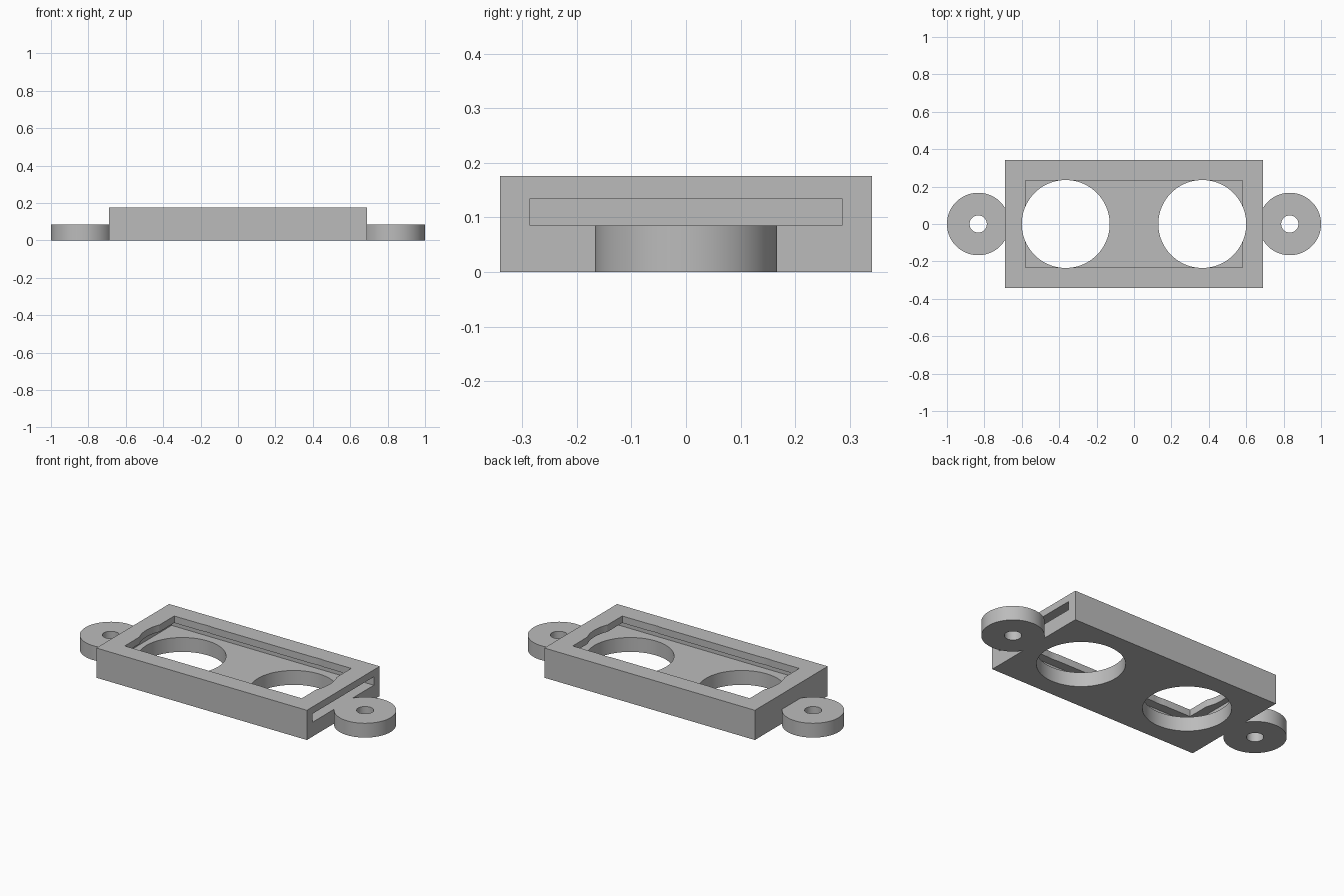
import bpy
import math

default = bpy.data.objects.get("Cube")
if default:
    bpy.data.objects.remove(default, do_unlink=True)

# Single grey material
grey = bpy.data.materials.new("plain grey")
grey.use_nodes = True
colour = (0.5, 0.5, 0.5, 1)
grey.diffuse_color = colour
grey.node_tree.nodes["Principled BSDF"].inputs["Base Color"].default_value = colour

HALF_X, HALF_Y, TOP = 0.69, 0.341, 0.176   # housing
FLOOR, ROOF = 0.085, 0.135                 # slot heights
EAR_X, EAR_R = 0.833, 0.167


def box(name, x0, x1, half_y, z0, z1):
    bpy.ops.mesh.primitive_cube_add(size=1, location=((x0 + x1) / 2, 0, (z0 + z1) / 2))
    ob = bpy.context.object
    ob.name = name
    ob.scale = (x1 - x0, half_y * 2, z1 - z0)
    bpy.ops.object.transform_apply(location=True, rotation=True, scale=True)
    ob.data.materials.append(grey)
    return ob


def disc(name, x, radius, z0, z1):
    bpy.ops.mesh.primitive_cylinder_add(vertices=96, radius=radius, depth=z1 - z0,
                                        location=(x, 0, (z0 + z1) / 2))
    ob = bpy.context.object
    ob.name = name
    bpy.ops.object.transform_apply(location=True, rotation=True, scale=True)
    ob.data.materials.append(grey)
    return ob


def combine(target, tool, operation):
    mod = target.modifiers.new(operation.title(), 'BOOLEAN')
    mod.operation = operation
    mod.solver = 'EXACT'
    mod.object = tool
    bpy.context.view_layer.objects.active = target
    bpy.ops.object.modifier_apply(modifier=mod.name)
    bpy.data.objects.remove(tool, do_unlink=True)


def smooth(ob):
    bpy.ops.object.select_all(action='DESELECT')
    ob.select_set(True)
    bpy.context.view_layer.objects.active = ob
    bpy.ops.object.shade_smooth_by_angle(angle=math.radians(30))


# Housing with a card slot open at the +x end and a window in the top
housing = box("housing", -HALF_X, HALF_X, HALF_Y, 0, TOP)
combine(housing, box("slot_cutter", -0.635, HALF_X + 0.1, 0.286, FLOOR, ROOF), 'DIFFERENCE')
combine(housing, box("window_cutter", -0.58, 0.58, 0.232, 0.11, TOP + 0.1), 'DIFFERENCE')

# Round holes right through, which also nick the window ends
for side in (-1, 1):
    combine(housing, disc("hole_cutter", side * 0.365, 0.235, -0.1, TOP + 0.1), 'DIFFERENCE')
smooth(housing)

# Screw ears, trimmed flush against the housing ends
for side, name in ((-1, "right_screw_ear"), (1, "left_screw_ear")):
    ear = disc(name, side * EAR_X, EAR_R, 0, FLOOR)
    combine(ear, disc("screw_cutter", side * EAR_X, 0.046, -0.1, TOP), 'DIFFERENCE')
    combine(ear, box("trim_cutter", -HALF_X, HALF_X, HALF_Y, -0.1, TOP), 'DIFFERENCE')
    smooth(ear)
